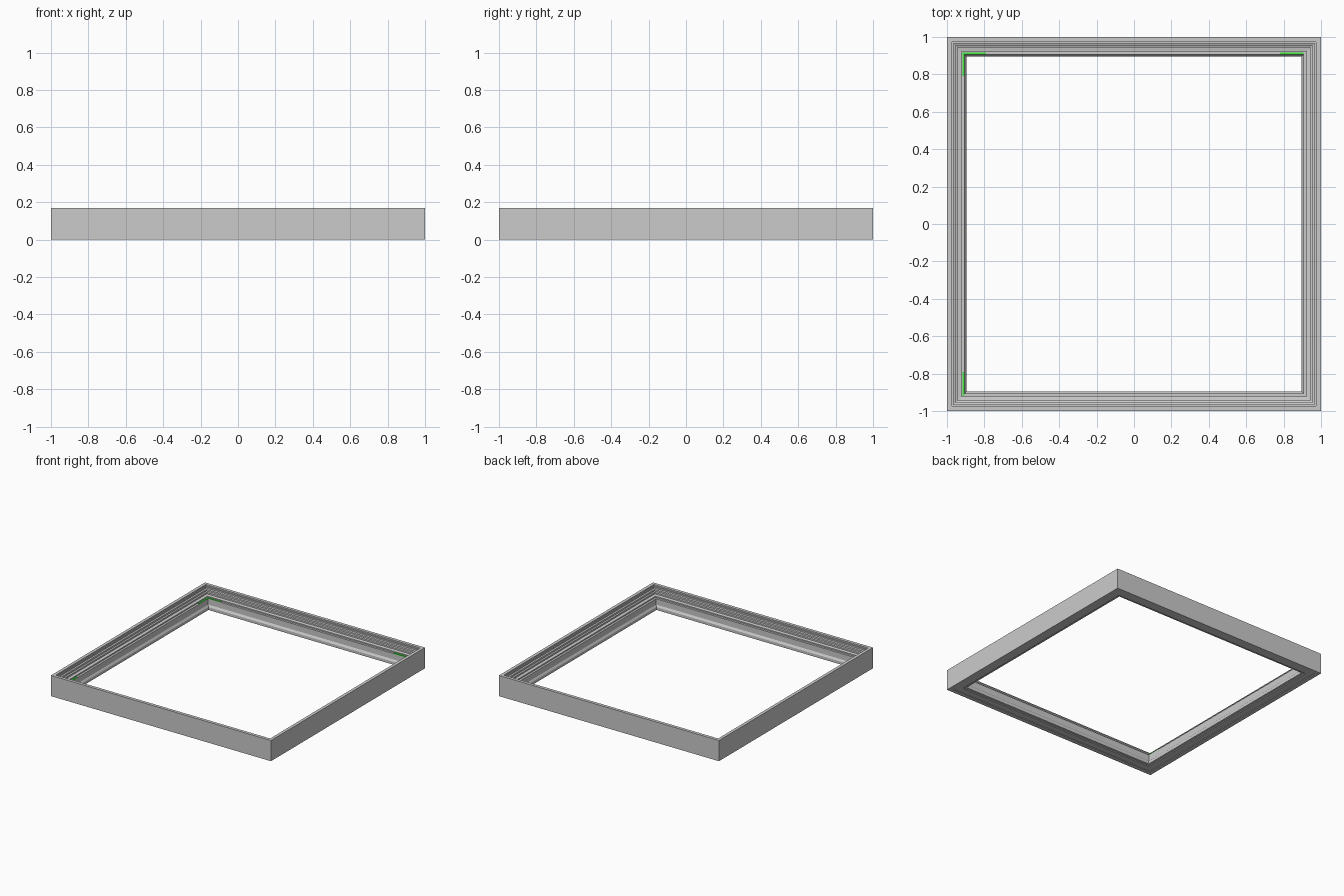
import bpy, bmesh

if "Cube" in bpy.data.objects:
    bpy.data.objects.remove(bpy.data.objects["Cube"])

def sweep_square(name, profile):
    """Sweep a closed (half-width, z) profile round a square with mitred corners."""
    bm = bmesh.new()
    rings = [[bm.verts.new((r * sx, r * sy, z)) for r, z in profile]
             for sx, sy in ((1, 1), (-1, 1), (-1, -1), (1, -1))]
    n = len(profile)
    for c in range(4):
        a, b = rings[c], rings[(c + 1) % 4]
        for i in range(n):
            j = (i + 1) % n
            bm.faces.new((a[i], a[j], b[j], b[i]))
    bmesh.ops.recalc_face_normals(bm, faces=bm.faces)
    me = bpy.data.meshes.new(name)
    bm.to_mesh(me)
    bm.free()
    ob = bpy.data.objects.new(name, me)
    bpy.context.collection.objects.link(ob)
    return ob

def box(name, x0, x1, y0, y1, z0, z1, mat):
    bpy.ops.mesh.primitive_cube_add(size=1, location=((x0 + x1) / 2, (y0 + y1) / 2, (z0 + z1) / 2))
    ob = bpy.context.object
    ob.name = name
    ob.scale = (x1 - x0, y1 - y0, z1 - z0)
    ob.data.materials.append(mat)

# Moulded frame: outer wall, rim, stepped inner face, lower lip
sweep_square("frame", [
    (1.0, 0.0), (1.0, 0.17), (0.974, 0.17), (0.974, 0.158), (0.966, 0.158),
    (0.966, 0.146), (0.955, 0.142), (0.955, 0.128), (0.945, 0.124),
    (0.945, 0.112), (0.922, 0.108), (0.922, 0.098), (0.905, 0.098),
    (0.905, 0.05), (0.895, 0.035), (0.895, 0.012), (0.915, 0.012),
    (0.915, 0.005), (0.965, 0.005), (0.965, 0.0)])

# Green corner strips on the inner ledge
green = bpy.data.materials.new("green")
green.diffuse_color = (0.05, 0.8, 0.05, 1)
green.use_nodes = True
green.node_tree.nodes["Principled BSDF"].inputs["Base Color"].default_value = green.diffuse_color
z0, z1 = 0.095, 0.102
box("strip_back_left", -0.918, -0.79, 0.905, 0.918, z0, z1, green)
box("strip_back_right", 0.78, 0.905, 0.905, 0.918, z0, z1, green)
box("strip_left_back", -0.918, -0.905, 0.79, 0.918, z0, z1, green)
box("strip_left_front", -0.918, -0.905, -0.918, -0.79, z0, z1, green)
